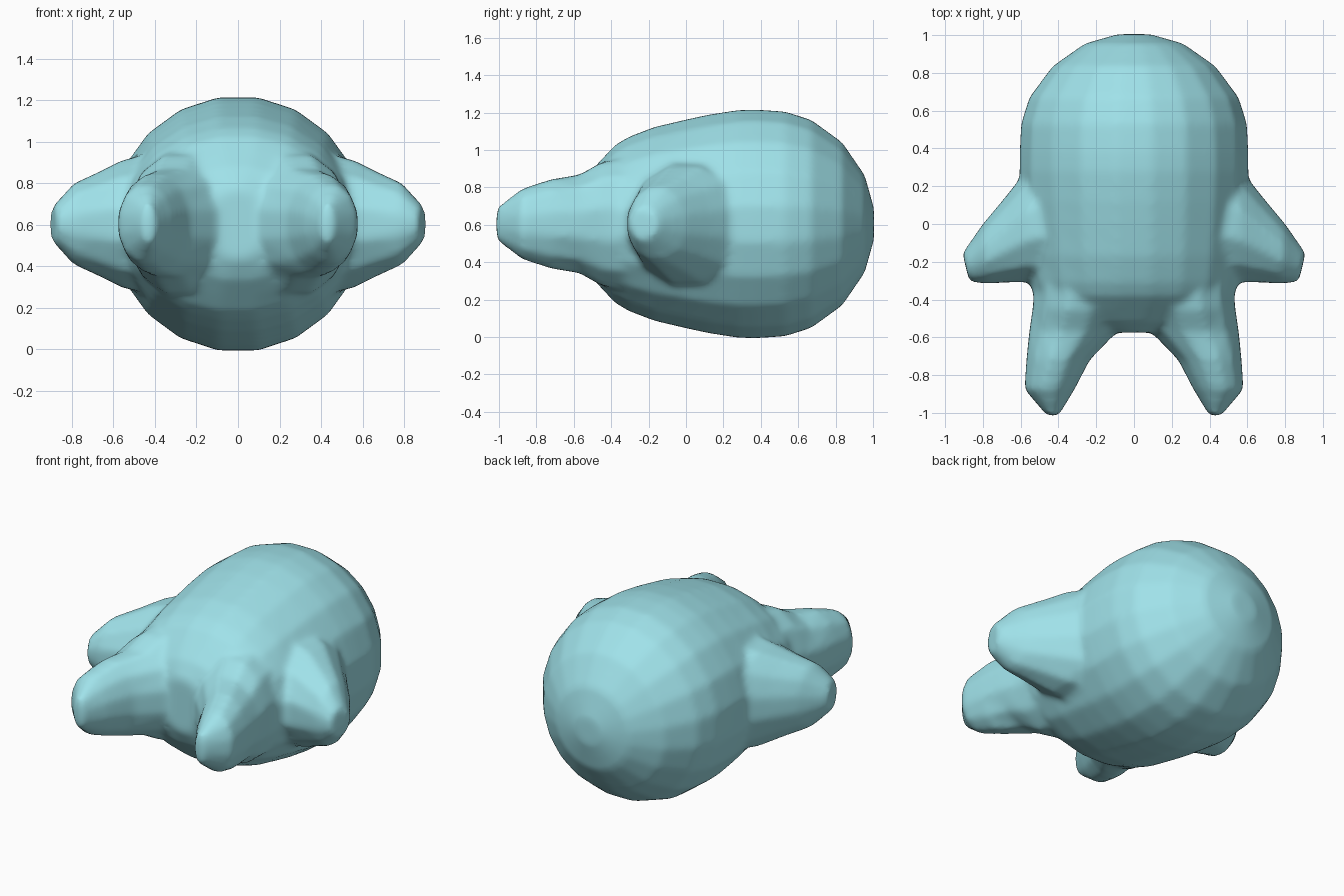
import bpy, bmesh, math

if "Cube" in bpy.data.objects:
    bpy.data.objects.remove(bpy.data.objects["Cube"])

CZ = 0.605  # height of the horizontal symmetry plane
bm = bmesh.new()


def loft(rings, place, n):
    """Skin elliptical rings; place(ring, u, v) returns a point for unit-circle u, v."""
    k = 1 / math.cos(math.pi / n)
    loops = []
    for r in rings:
        loop = []
        for i in range(n):
            a = 2 * math.pi * (i + 0.5) / n
            loop.append(bm.verts.new(place(r, k * math.cos(a), k * math.sin(a))))
        loops.append(loop)
    faces = [bm.faces.new((loops[0])), bm.faces.new(loops[-1][::-1])]
    for a, b in zip(loops, loops[1:]):
        for i in range(n):
            j = (i + 1) % n
            faces.append(bm.faces.new((a[j], a[i], b[i], b[j])))
    bmesh.ops.recalc_face_normals(bm, faces=faces)


# Torso: y, half width, half height
torso = [(1.005, .085, .085), (.955, .26, .26), (.835, .43, .435), (.67, .553, .555),
         (.53, .597, .60), (.38, .604, .61), (.28, .605, .608), (.12, .595, .583),
         (0, .585, .557), (-.17, .57, .517), (-.31, .55, .463), (-.38, .53, .42),
         (-.45, .48, .345), (-.52, .36, .27), (-.575, .14, .17)]
loft(torso, lambda r, u, v: (r[1] * u, r[0], CZ + r[2] * v), 20)

# Legs: y, centre x, half width, half height
leg = [(-1.015, .43, .03, .085), (-.875, .447, .132, .188), (-.72, .402, .167, .238),
       (-.57, .322, .232, .262), (-.45, .29, .246, .33), (-.25, .27, .25, .36)]
# Arms: x, centre y, half depth, half height, lean of the ring
arm = [(.89, -.23, .075, .085, .018), (.79, -.158, .157, .195, .01), (.68, -.083, .226, .245, 0),
       (.56, -.005, .30, .305, 0), (.38, .04, .35, .35, 0)]
for s in (-1, 1):
    loft(leg, lambda r, u, v: (s * (r[1] + r[2] * u), r[0], CZ + r[3] * v), 12)
    loft(arm, lambda r, u, v: (s * (r[0] + r[4] * u), r[1] + r[2] * u, CZ + r[3] * v), 12)

mesh = bpy.data.meshes.new("soft_body")
bm.to_mesh(mesh)
bm.free()
body = bpy.data.objects.new("soft_body", mesh)
bpy.context.collection.objects.link(body)

# Fuse limbs and torso into one soft skin
fuse = body.modifiers.new("fuse", 'REMESH')
fuse.mode = 'VOXEL'
fuse.voxel_size = 0.02
fuse.use_smooth_shade = True
soften = body.modifiers.new("soften", 'SMOOTH')
soften.factor = 0.5
soften.iterations = 8

mat = bpy.data.materials.new("pale_turquoise")
mat.diffuse_color = (0.35, 0.76, 0.82, 1)
mat.use_nodes = True
mat.node_tree.nodes["Principled BSDF"].inputs["Base Color"].default_value = mat.diffuse_color
mesh.materials.append(mat)
